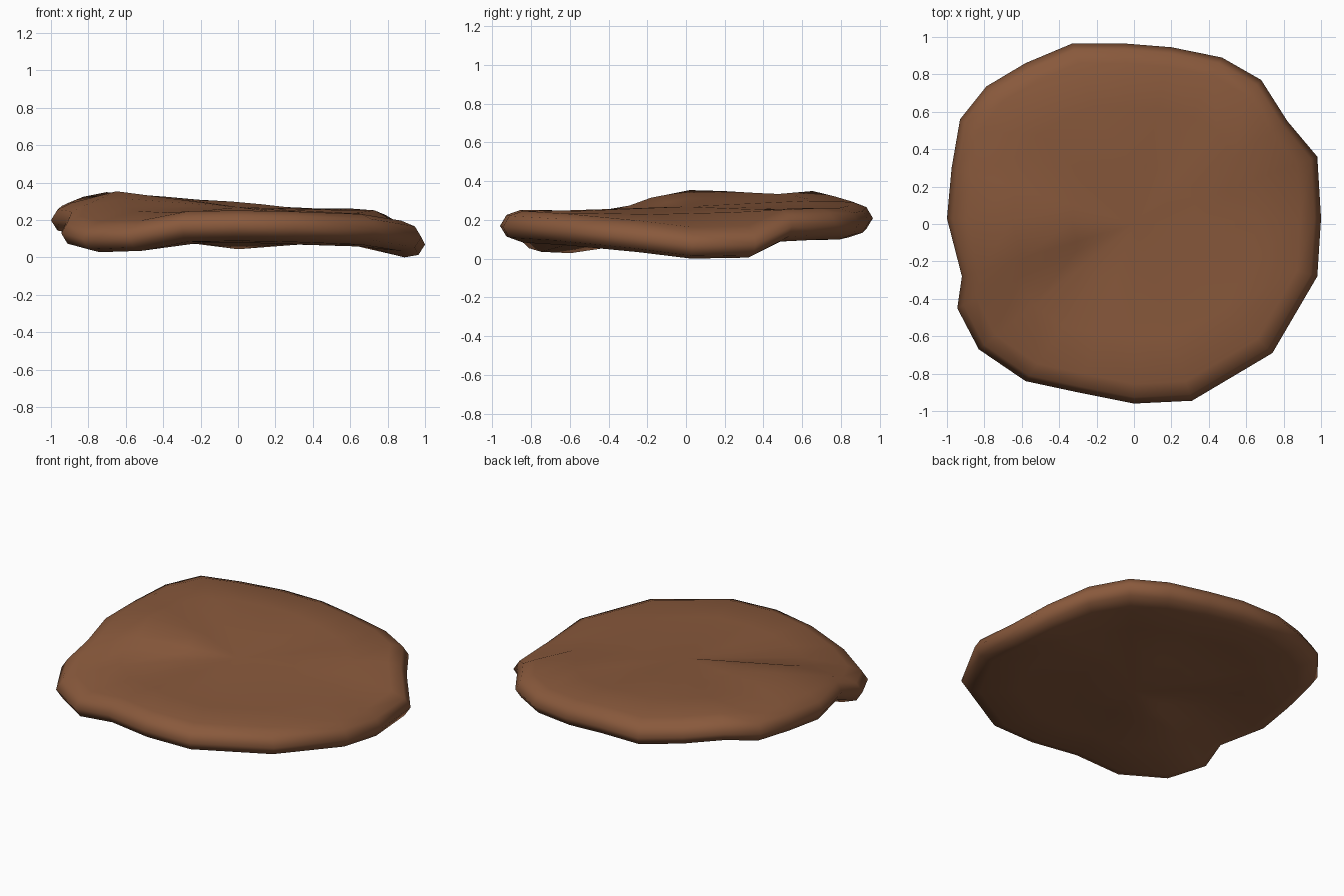
import bpy, bmesh

# Outline points: x, y, mid height at the rim, mid height at 65% of the radius
OUTLINE = [
    (1.00, 0.03, 0.07, 0.15), (0.98, 0.36, 0.075, 0.155),
    (0.82, 0.55, 0.17, 0.17), (0.68, 0.77, 0.18, 0.175),
    (0.47, 0.89, 0.18, 0.18), (0.20, 0.945, 0.19, 0.20),
    (-0.05, 0.965, 0.21, 0.215), (-0.33, 0.965, 0.21, 0.225),
    (-0.58, 0.86, 0.24, 0.24), (-0.79, 0.735, 0.27, 0.25),
    (-0.93, 0.56, 0.24, 0.255), (-0.975, 0.30, 0.22, 0.265),
    (-1.00, 0.03, 0.20, 0.27), (-0.92, -0.28, 0.19, 0.23),
    (-0.945, -0.45, 0.13, 0.19), (-0.83, -0.67, 0.10, 0.165),
    (-0.58, -0.84, 0.11, 0.155), (-0.30, -0.90, 0.165, 0.165),
    (0.00, -0.96, 0.17, 0.165), (0.31, -0.945, 0.165, 0.16),
    (0.74, -0.69, 0.15, 0.15), (0.98, -0.28, 0.11, 0.145),
]
CENTRE_MID = 0.185

# Cross-section from the top centre round the rim: radius factor, offset from mid
SECTION = [(0.33, 0.085), (0.65, 0.085), (0.89, 0.083), (0.965, 0.057), (1.0, 0.0),
           (0.965, -0.055), (0.89, -0.08), (0.65, -0.085), (0.33, -0.095)]


def mid_height(f, rim, inner):
    """Blend the mid surface from centre to inner ring to rim."""
    if f <= 0.65:
        return CENTRE_MID + (inner - CENTRE_MID) * f / 0.65
    t = min(1.0, (f - 0.65) / 0.28)
    return inner + (rim - inner) * t


# Wavy slab: rings lofted from the top centre to the bottom centre
bm = bmesh.new()
rings = [[bm.verts.new((x * f, y * f, mid_height(f, rim, inner) + off))
          for x, y, rim, inner in OUTLINE] for f, off in SECTION]
top = bm.verts.new((0, 0, CENTRE_MID + 0.085))
bottom = bm.verts.new((0, 0, 0.045))
n = len(OUTLINE)
for i in range(n):
    j = (i + 1) % n
    bm.faces.new((top, rings[0][i], rings[0][j]))
    bm.faces.new((bottom, rings[-1][j], rings[-1][i]))
    for a, b in zip(rings, rings[1:]):
        bm.faces.new((a[i], b[i], b[j], a[j]))
bmesh.ops.recalc_face_normals(bm, faces=bm.faces)

# Stand on the ground
low = min(v.co.z for v in bm.verts)
bmesh.ops.translate(bm, verts=bm.verts, vec=(0, 0, -low))
for f in bm.faces:
    f.smooth = True

mesh = bpy.data.meshes.new("wavy_slab")
bm.to_mesh(mesh)
bm.free()
slab = bpy.data.objects.new("wavy_slab", mesh)
bpy.context.collection.objects.link(slab)

brown = bpy.data.materials.new("warm brown")
brown.diffuse_color = (0.25, 0.1, 0.045, 1)
mesh.materials.append(brown)
